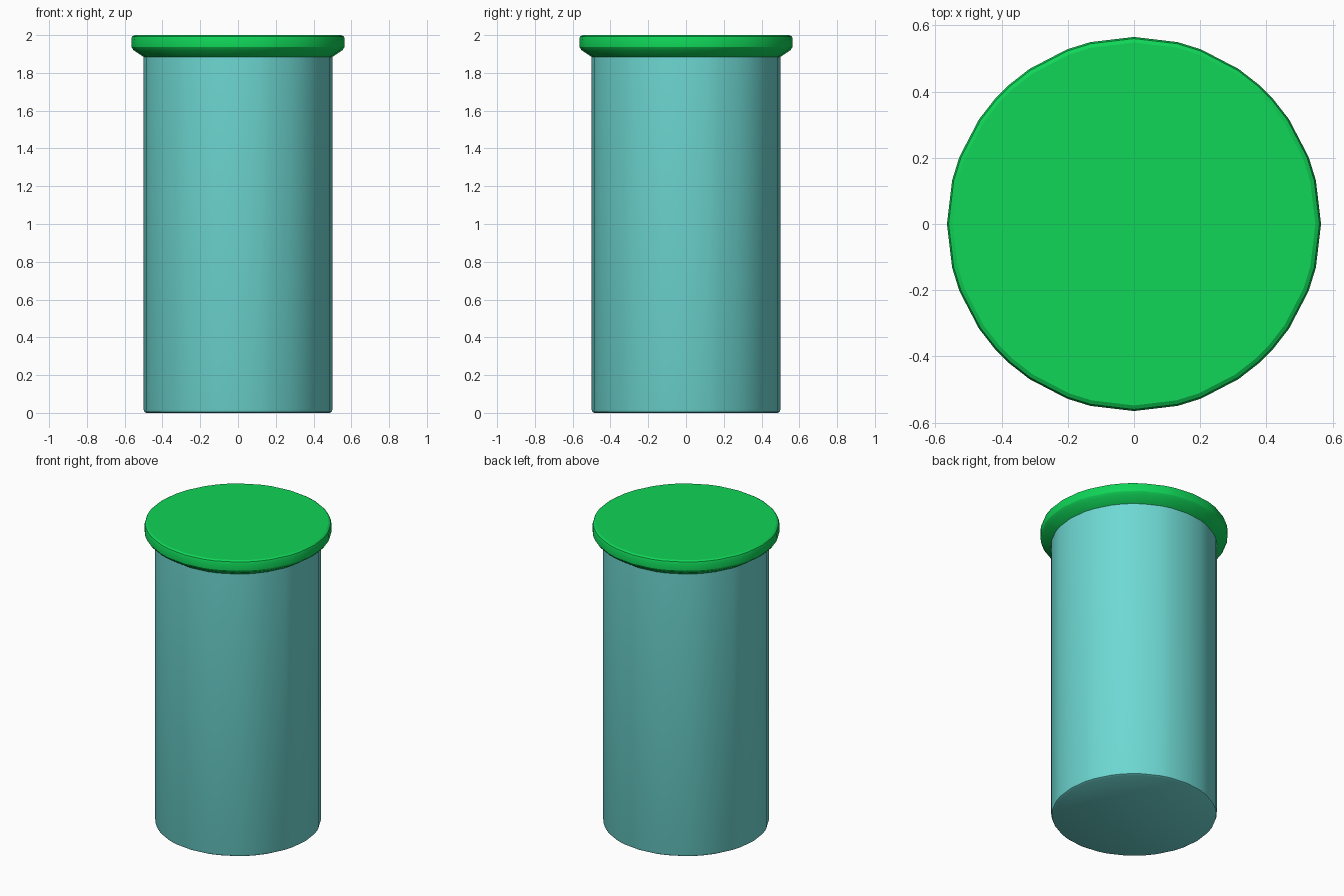
import bpy, bmesh, math

cube = bpy.data.objects.get("Cube")
if cube:
    bpy.data.objects.remove(cube, do_unlink=True)


def material(name, rgb):
    m = bpy.data.materials.new(name)
    m.use_nodes = True
    m.diffuse_color = (*rgb, 1)
    bsdf = next(n for n in m.node_tree.nodes if n.type == "BSDF_PRINCIPLED")
    bsdf.inputs["Base Color"].default_value = (*rgb, 1)
    bsdf.inputs["Roughness"].default_value = 0.6
    return m


# Slightly uneven facets, repeated every quarter turn
QUARTER = [0, 13.5, 21, 34, 42, 48, 56, 69, 76.5]
ANGLES = [math.radians(90 * q + a) for q in range(4) for a in QUARTER]


def turned(name, profile, mat):
    """Closed solid from (radius, height) points, bottom to top."""
    bm = bmesh.new()
    rings = [[bm.verts.new((r * math.cos(a), r * math.sin(a), z)) for a in ANGLES]
             for r, z in profile]
    n = len(ANGLES)
    for low, high in zip(rings, rings[1:]):
        for i in range(n):
            j = (i + 1) % n
            bm.faces.new((low[i], low[j], high[j], high[i]))
    bm.faces.new(rings[0][::-1])
    bm.faces.new(rings[-1])
    mesh = bpy.data.meshes.new(name)
    bm.to_mesh(mesh)
    bm.free()
    mesh.materials.append(mat)
    ob = bpy.data.objects.new(name, mesh)
    bpy.context.collection.objects.link(ob)
    bpy.ops.object.select_all(action="DESELECT")
    ob.select_set(True)
    bpy.context.view_layer.objects.active = ob
    bpy.ops.object.shade_smooth_by_angle(angle=math.radians(30))
    return ob


teal = material("teal", (0.156, 0.69, 0.65))
green = material("green", (0.005, 0.66, 0.096))

# Cylindrical body with a small bevel at the foot
turned("body", [(0.485, 0), (0.496, 0.006), (0.5, 0.018), (0.5, 1.89)], teal)

# Lid with a flared underside and rounded rim
turned("lid", [(0.5, 1.885), (0.553, 1.92), (0.564, 1.937),
               (0.565, 1.98), (0.56, 1.993), (0.548, 2.0)], green)
